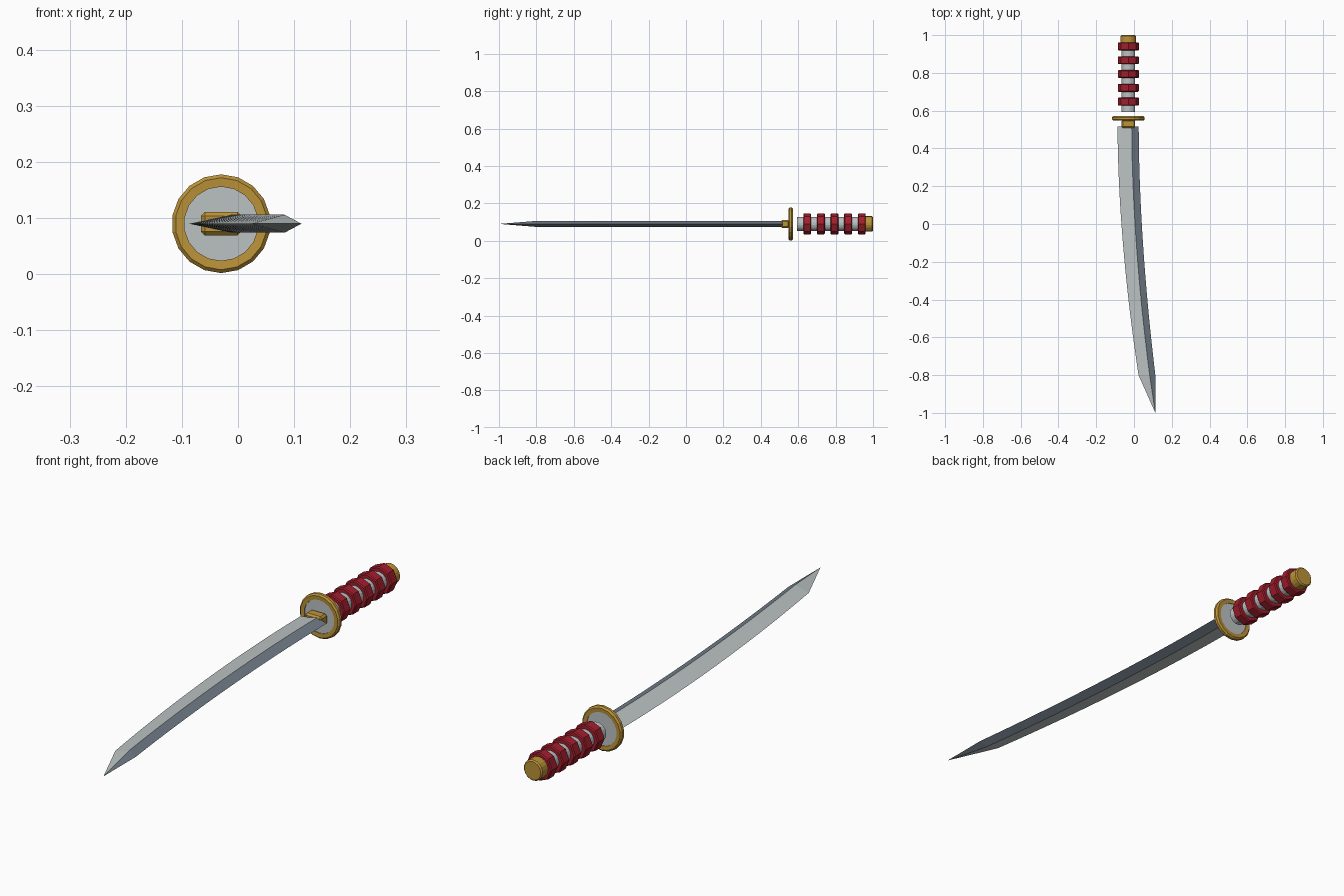
import bpy, bmesh, math
from mathutils import Vector

if "Cube" in bpy.data.objects:
    bpy.data.objects.remove(bpy.data.objects["Cube"])

CX, CZ = -0.03, 0.09  # hilt axis


def material(name, rgb):
    m = bpy.data.materials.new(name)
    m.diffuse_color = (*rgb, 1)
    m.use_nodes = True
    m.node_tree.nodes["Principled BSDF"].inputs["Base Color"].default_value = m.diffuse_color
    return m


silver = material("pale silver", (0.50, 0.54, 0.54))
steel = material("dark steel", (0.17, 0.21, 0.25))
gold = material("gold", (0.50, 0.29, 0.04))
red = material("red cord", (0.36, 0.013, 0.026))


def finish(name, bm, mats):
    bmesh.ops.recalc_face_normals(bm, faces=bm.faces)
    me = bpy.data.meshes.new(name)
    bm.to_mesh(me)
    bm.free()
    for m in mats:
        me.materials.append(m)
    ob = bpy.data.objects.new(name, me)
    bpy.context.collection.objects.link(ob)
    return ob


def lathe(name, profile, sides, mat, closed=False):
    """Spin (radius, y) points about the hilt axis; caps ends unless closed."""
    bm = bmesh.new()
    rings = []
    for r, y in profile:
        rings.append([bm.verts.new((CX + r * math.sin(2 * math.pi * i / sides), y,
                                    CZ + r * math.cos(2 * math.pi * i / sides)))
                      for i in range(sides)])
    pairs = list(zip(rings, rings[1:]))
    if closed:
        pairs.append((rings[-1], rings[0]))
    for a, b in pairs:
        for i in range(sides):
            j = (i + 1) % sides
            bm.faces.new((a[i], a[j], b[j], b[i]))
    if not closed:
        bm.faces.new(rings[0])
        bm.faces.new(rings[-1])
    return finish(name, bm, [mat])


def drum(name, r, y0, y1, bevel, sides, mat):
    return lathe(name, [(r - bevel, y0), (r, y0 + bevel), (r, y1 - bevel), (r - bevel, y1)],
                 sides, mat)


# Blade: curved diamond section, narrowing to a slanted point
bm = bmesh.new()
N, Y0, Y1, H = 24, 0.515, -0.80, 0.016
sections = []
for k in range(N + 1):
    t = k / N
    s = t ** 1.8
    y = Y0 + (Y1 - Y0) * t
    edge, ridge, back = -0.087 + 0.111 * s, -0.012 + 0.095 * s, 0.025 + 0.088 * s
    sections.append([bm.verts.new(p) for p in
                     ((edge, y, CZ), (ridge, y, CZ + H), (back, y, CZ), (ridge, y, CZ - H))])
tip = bm.verts.new((0.113, -1.0, CZ))
for i in range(4):
    j = (i + 1) % 4
    dark = 1 if i in (1, 2) else 0  # faces towards the blunt back
    for a, b in zip(sections, sections[1:]):
        bm.faces.new((a[i], a[j], b[j], b[i])).material_index = dark
    bm.faces.new((sections[-1][i], sections[-1][j], tip)).material_index = dark
bm.faces.new(sections[0])
finish("blade", bm, [silver, steel])

# Collar between blade and guard
bm = bmesh.new()
bmesh.ops.create_cube(bm, size=1)
for v in bm.verts:
    v.co = Vector((CX + v.co.x * 0.072, 0.53 + v.co.y * 0.044, CZ + v.co.z * 0.042))
bmesh.ops.bevel(bm, geom=[e for e in bm.edges], offset=0.007, segments=1, affect='EDGES')
finish("blade_collar", bm, [gold])

# Guard: gold rim with a slightly recessed silver disc
lathe("guard_rim", [(0.066, 0.549), (0.082, 0.548), (0.088, 0.554), (0.088, 0.565),
                    (0.082, 0.571), (0.066, 0.570)], 18, gold, closed=True)
drum("guard_disc", 0.067, 0.552, 0.567, 0.0, 18, silver)

# Grip, cord wraps and pommel
drum("grip_core", 0.037, 0.593, 0.965, 0.0, 18, silver)
for n in range(5):
    y = 0.648 + 0.073 * n
    drum("grip_wrap_%d" % (n + 1), 0.056, y - 0.021, y + 0.021, 0.004, 8, red)
drum("pommel", 0.041, 0.955, 1.0, 0.005, 18, gold)
